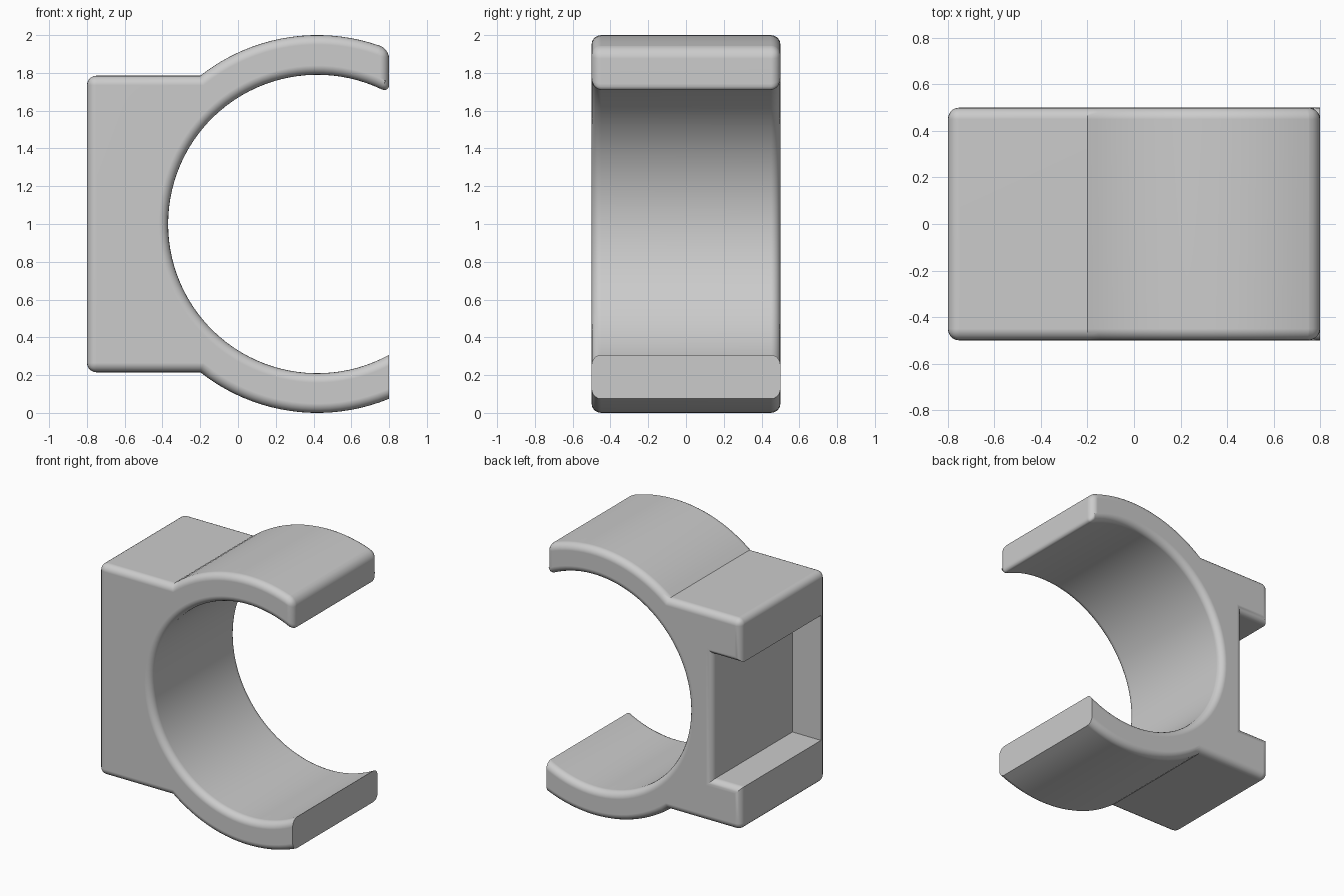
import bpy, bmesh, math

cube = bpy.data.objects.get("Cube")
if cube:
    bpy.data.objects.remove(cube, do_unlink=True)

CX, CZ = 0.42, 1.0           # centre of the ring
R_OUT, R_IN = 1.0, 0.79
BACK, TIP, HALF_Y = -0.8, 0.8, 0.5
BLOCK = 0.785                # half height of the mounting block
ROUND = 0.05

grey = bpy.data.materials.new("light grey")
grey.use_nodes = True
grey.diffuse_color = (0.6, 0.6, 0.6, 1)
grey.node_tree.nodes["Principled BSDF"].inputs["Base Color"].default_value = (0.6, 0.6, 0.6, 1)


def arc(radius, start, end, steps):
    return [(CX + radius * math.cos(start + (end - start) * i / steps),
             CZ + radius * math.sin(start + (end - start) * i / steps))
            for i in range(steps + 1)]


def extrude_profile(name, points, y0, y1):
    bm = bmesh.new()
    face = bm.faces.new([bm.verts.new((x, y0, z)) for x, z in points])
    side = bmesh.ops.extrude_face_region(bm, geom=[face])
    moved = [v for v in side["geom"] if isinstance(v, bmesh.types.BMVert)]
    bmesh.ops.translate(bm, verts=moved, vec=(0, y1 - y0, 0))
    bmesh.ops.recalc_face_normals(bm, faces=bm.faces[:])
    mesh = bpy.data.meshes.new(name)
    bm.to_mesh(mesh)
    bm.free()
    obj = bpy.data.objects.new(name, mesh)
    bpy.context.collection.objects.link(obj)
    return obj


# Clip outline: outer arcs, block corners, then the inner arc back to the tip
tip_out = math.acos((TIP - CX) / R_OUT)
tip_in = math.acos((TIP - CX) / R_IN)
join = math.pi - math.asin(BLOCK / R_OUT)
outline = arc(R_OUT, tip_out, join, 20)
outline += [(BACK, CZ + BLOCK), (BACK, CZ - BLOCK)]
outline += arc(R_OUT, -join, -tip_out, 20)
outline += arc(R_IN, 2 * math.pi - tip_in, tip_in, 72)
clip = extrude_profile("pipe_clip", outline, -HALF_Y, HALF_Y)
clip.data.materials.append(grey)

# Pocket in the block, open to the side and the rear
lo, hi, floor = CZ - 0.465, CZ + 0.465, BACK + 0.235
cutter = extrude_profile("pocket_cutter", [(-1, lo), (floor, lo), (floor, hi), (-1, hi)],
                         -HALF_Y + 0.055, 0.7)
cutter.hide_render = True
cutter.hide_set(True)
bpy.context.view_layer.objects.active = clip
clip.select_set(True)
cut = clip.modifiers.new("pocket", 'BOOLEAN')
cut.object = cutter
cut.solver = 'EXACT'
bpy.ops.object.modifier_apply(modifier="pocket")
bpy.data.objects.remove(cutter, do_unlink=True)


# Rounded edges
def is_rounded(edge):
    a, b = (v.co for v in edge.verts)

    def both(axis, value):
        return abs(a[axis] - value) < 1e-3 and abs(b[axis] - value) < 1e-3
    on_tip = both(0, TIP)
    if on_tip:
        return a.z > CZ and b.z > CZ
    if both(1, HALF_Y) or both(1, -HALF_Y):
        return True
    return both(0, BACK) and (both(2, CZ + BLOCK) or both(2, CZ - BLOCK))


bm = bmesh.new()
bm.from_mesh(clip.data)
bmesh.ops.bevel(bm, geom=[e for e in bm.edges if is_rounded(e)], offset=ROUND,
                offset_type='OFFSET', segments=5, profile=0.5, affect='EDGES',
                clamp_overlap=False)
bm.to_mesh(clip.data)
bm.free()

bpy.ops.object.shade_smooth_by_angle(angle=math.radians(30))
normals = clip.modifiers.new("flat sides", 'WEIGHTED_NORMAL')
normals.keep_sharp = True
